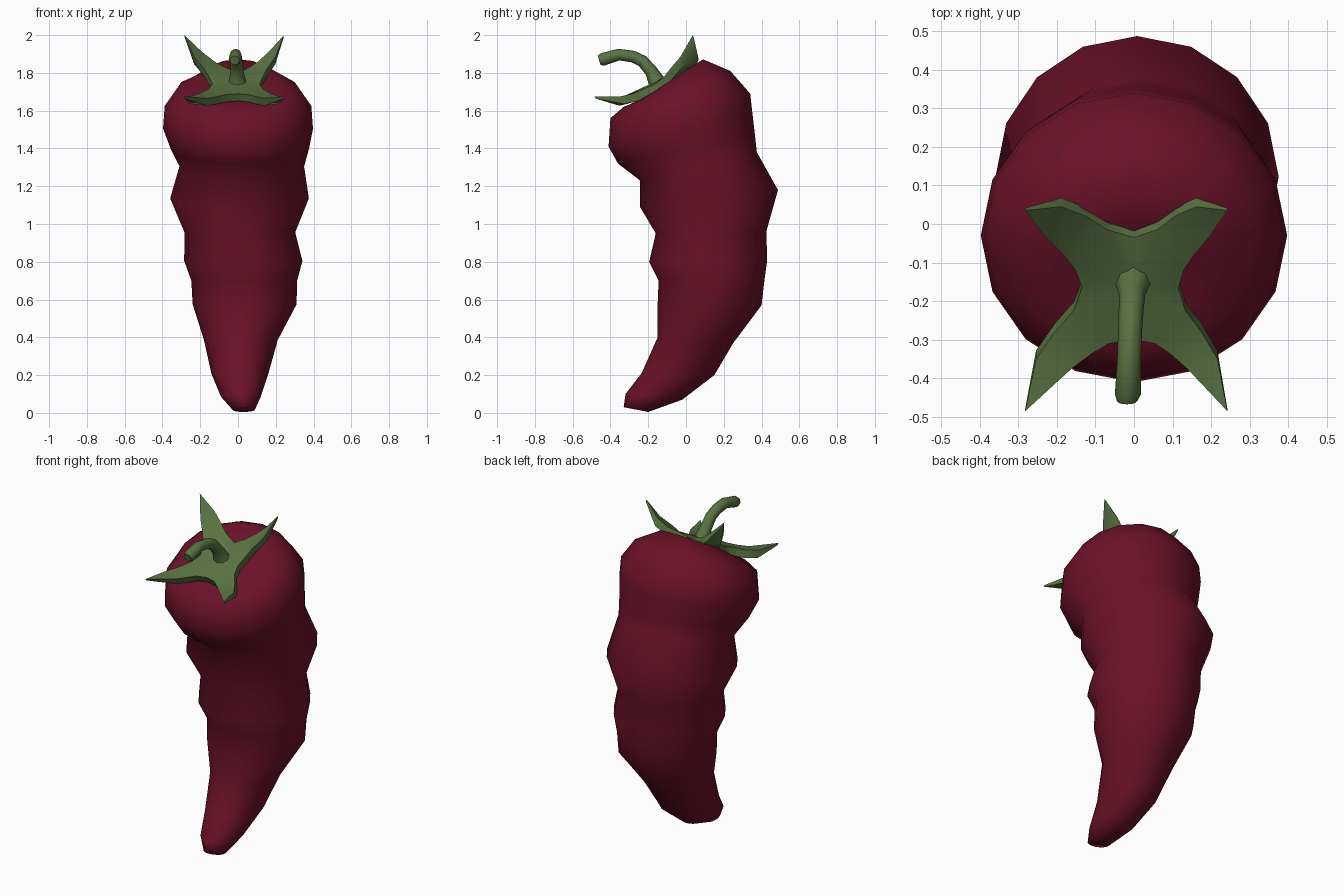
import bpy, bmesh, math
from mathutils import Vector

if "Cube" in bpy.data.objects:
    bpy.data.objects.remove(bpy.data.objects["Cube"])


def finish(bm, name, color, angle=180):
    bmesh.ops.recalc_face_normals(bm, faces=bm.faces[:])
    me = bpy.data.meshes.new(name)
    bm.to_mesh(me)
    bm.free()
    ob = bpy.data.objects.new(name, me)
    bpy.context.collection.objects.link(ob)
    mat = bpy.data.materials.new(name + "_colour")
    mat.diffuse_color = color
    mat.use_nodes = True
    mat.node_tree.nodes["Principled BSDF"].inputs["Base Color"].default_value = mat.diffuse_color
    me.materials.append(mat)
    bpy.ops.object.select_all(action='DESELECT')
    ob.select_set(True)
    bpy.context.view_layer.objects.active = ob
    bpy.ops.object.shade_smooth_by_angle(angle=math.radians(angle))
    return ob


def loft(name, rings, sides, color, angle):
    # ring: front y, front z, back y, back z, half width, centre x
    bm = bmesh.new()
    loops = []
    for fy, fz, by, bz, hw, cx in rings:
        loop = []
        for i in range(sides):
            a = 2 * math.pi * i / sides
            t = (1 - math.cos(a)) / 2
            loop.append(bm.verts.new((cx + hw * math.sin(a), fy + (by - fy) * t, fz + (bz - fz) * t)))
        loops.append(loop)
    for a, b in zip(loops, loops[1:]):
        for i in range(sides):
            j = (i + 1) % sides
            bm.faces.new((a[i], a[j], b[j], b[i]))
    bm.faces.new(loops[0])
    bm.faces.new(loops[-1])
    return finish(bm, name, color, angle)


RED = (0.15, 0.006, 0.022, 1)
GREEN = (0.10, 0.17, 0.055, 1)

# Pepper body: tilted rings from tip to sunken crown
loft("pepper_body", [
    (-0.33, 0.03, -0.20, 0.005, 0.06, 0.03),
    (-0.32, 0.10, -0.02, 0.07, 0.105, 0.015),
    (-0.235, 0.21, 0.15, 0.20, 0.15, 0.01),
    (-0.15, 0.40, 0.25, 0.37, 0.195, 0.015),
    (-0.15, 0.58, 0.40, 0.57, 0.275, 0.035),
    (-0.145, 0.70, 0.415, 0.70, 0.28, 0.033),
    (-0.195, 0.80, 0.43, 0.81, 0.313, 0.028),
    (-0.16, 0.95, 0.425, 0.96, 0.293, 0.01),
    (-0.243, 1.09, 0.487, 1.18, 0.367, 0.008),
    (-0.243, 1.23, 0.375, 1.38, 0.33, 0.02),
    (-0.36, 1.32, 0.365, 1.47, 0.365, 0.01),
    (-0.41, 1.41, 0.35, 1.60, 0.397, 0),
    (-0.40, 1.56, 0.34, 1.69, 0.388, 0),
    (-0.33, 1.62, 0.235, 1.81, 0.325, 0),
    (-0.25, 1.65, 0.09, 1.872, 0.20, 0),
    (-0.17, 1.67, -0.03, 1.76, 0.08, 0),
], 16, RED, 180)

# Stem: bent tube
path = [(-0.13, 1.70, 0.07), (-0.155, 1.755, 0.045), (-0.185, 1.81, 0.034), (-0.23, 1.862, 0.032),
        (-0.28, 1.886, 0.031), (-0.355, 1.897, 0.031), (-0.44, 1.872, 0.034), (-0.46, 1.866, 0.026)]
rings = []
for k, (y, z, r) in enumerate(path):
    p, q = path[max(k - 1, 0)], path[min(k + 1, len(path) - 1)]
    d = Vector((q[0] - p[0], q[1] - p[1])).normalized() * r
    rings.append((y - d.y, z + d.x, y + d.y, z - d.x, r, -0.018 * k / 7))
loft("stem", rings, 8, GREEN, 60)

# Calyx: four-pointed leafy star, listed on the right half and mirrored
half = [
    (0, -0.035, 1.80),                                        # back notch
    (0.065, -0.015, 1.83), (0.115, 0.02, 1.86), (0.175, 0.045, 1.91),
    (0.262, 0.035, 1.998),                                    # back tip
    (0.215, -0.03, 1.885), (0.165, -0.085, 1.82), (0.14, -0.12, 1.775),
    (0.125, -0.165, 1.74),                                    # side notch
    (0.145, -0.225, 1.715), (0.19, -0.28, 1.69), (0.235, -0.35, 1.675),
    (0.262, -0.485, 1.675),                                   # front tip
    (0.15, -0.375, 1.665), (0.10, -0.335, 1.675), (0.06, -0.31, 1.685),
    (0, -0.30, 1.69),                                         # front notch
]
normal = Vector((0, -0.5, 0.866))
bm = bmesh.new()
layers = []
for depth in (0, 0.045):
    centre = bm.verts.new(Vector((0, -0.16, 1.755)) - normal * depth)
    made = {}
    for s in (1, -1):
        side = []
        for i, co in enumerate(half):
            if i in (0, 16) and s == -1:
                side.append(made[1][i])
                continue
            thick = 0.012 if i in (4, 12) else depth
            off = normal * (thick if depth else 0)
            side.append(bm.verts.new(Vector((co[0] * s - 0.02 * min(1, abs(co[0]) * 4),
                                             co[1], co[2])) - off))
        made[s] = side
        for a in (0, 8):
            v = side[a:a + 9]
            bm.faces.new((centre, v[0], v[1]))
            bm.faces.new((centre, v[1], v[7]))
            bm.faces.new((centre, v[7], v[8]))
            bm.faces.new((v[1], v[2], v[6], v[7]))
            bm.faces.new((v[2], v[3], v[5], v[6]))
            bm.faces.new((v[3], v[4], v[5]))
    layers.append(made)
for s in (1, -1):
    t, b = layers[0][s], layers[1][s]
    for i in range(16):
        bm.faces.new((t[i], t[i + 1], b[i + 1], b[i]))
finish(bm, "calyx", GREEN, 60)
